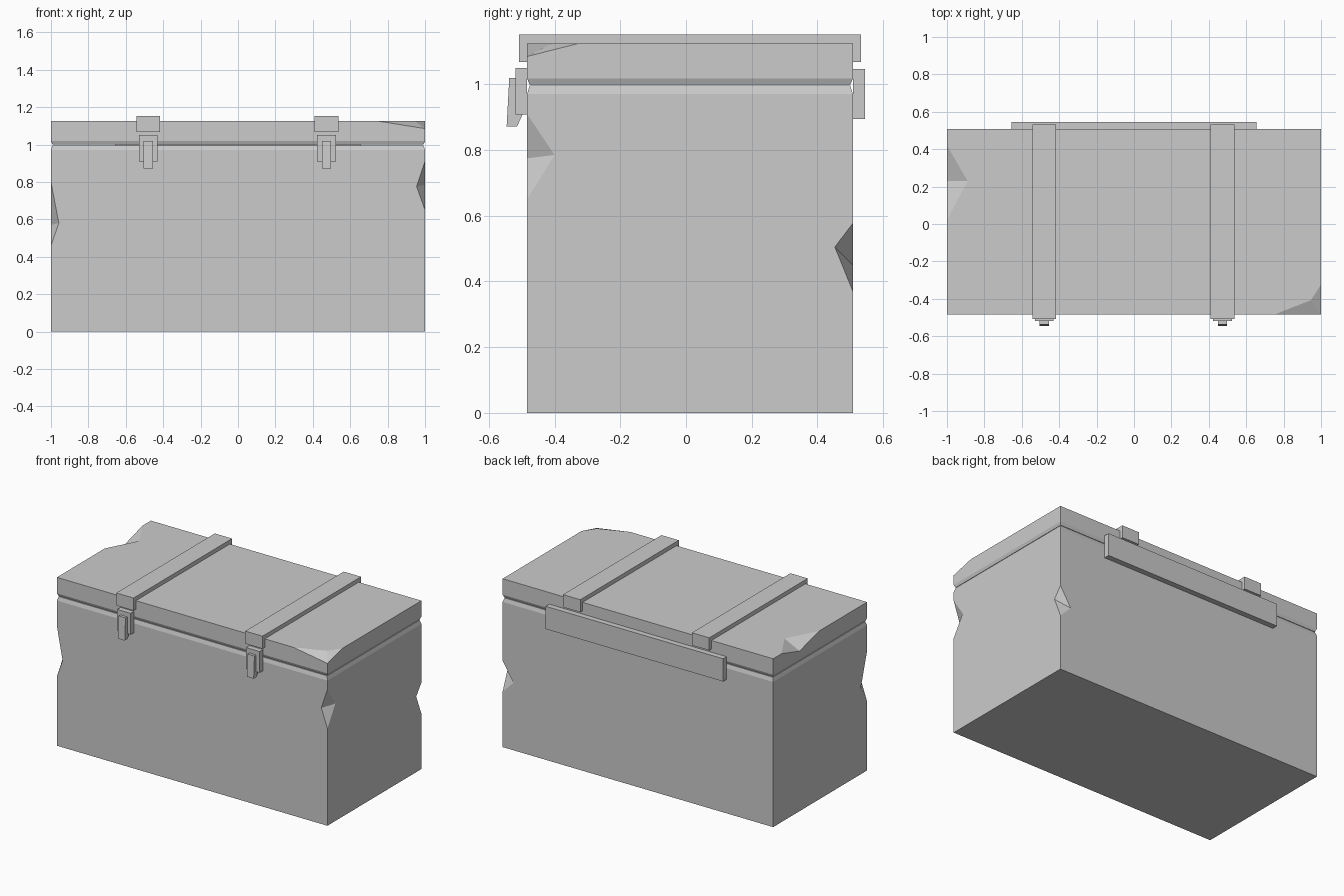
import bpy, bmesh
from mathutils import Vector

if "Cube" in bpy.data.objects:
    bpy.data.objects.remove(bpy.data.objects["Cube"])

FRONT, BACK = -0.484, 0.508


def mesh_object(name, verts, faces):
    bm = bmesh.new()
    vs = [bm.verts.new(v) for v in verts]
    for f in faces:
        bm.faces.new([vs[i] for i in f])
    bmesh.ops.recalc_face_normals(bm, faces=bm.faces[:])
    me = bpy.data.meshes.new(name)
    bm.to_mesh(me)
    bm.free()
    ob = bpy.data.objects.new(name, me)
    bpy.context.collection.objects.link(ob)
    return ob


def stacked_box(name, levels):
    """Rectangular rings given as (z, inset), joined from bottom to top."""
    verts, faces = [], [(3, 2, 1, 0)]
    for z, i in levels:
        verts += [(-1 + i, FRONT + i, z), (1 - i, FRONT + i, z),
                  (1 - i, BACK - i, z), (-1 + i, BACK - i, z)]
    for k in range(0, 4 * (len(levels) - 1), 4):
        faces += [(k + j, k + (j + 1) % 4, k + 4 + (j + 1) % 4, k + 4 + j) for j in range(4)]
    n = len(verts)
    faces.append((n - 4, n - 3, n - 2, n - 1))
    return mesh_object(name, verts, faces)


def extrude_x(name, profile, x0, x1):
    """Solid from a (y, z) profile between two x positions."""
    n = len(profile)
    verts = [(x, y, z) for x in (x0, x1) for y, z in profile]
    faces = [tuple(range(n)), tuple(range(n, 2 * n))]
    faces += [(i, (i + 1) % n, n + (i + 1) % n, n + i) for i in range(n)]
    return mesh_object(name, verts, faces)


def rect(y0, y1, z0, z1):
    return [(y0, z0), (y1, z0), (y1, z1), (y0, z1)]


def cut(target, verts, faces):
    cutter = mesh_object("cutter", verts, faces)
    cutter.hide_render = True
    mod = target.modifiers.new("dent", 'BOOLEAN')
    mod.operation, mod.solver, mod.object = 'DIFFERENCE', 'EXACT', cutter
    bpy.context.view_layer.objects.active = target
    bpy.ops.object.modifier_apply(modifier=mod.name)
    bpy.data.objects.remove(cutter)


def dent(target, end1, end2, a, b):
    """V-shaped chip in the edge end1-end2, with its crease from a to b."""
    e1, e2, a, b = map(Vector, (end1, end2, a, b))
    m, k = (a + b) / 2, 0.3
    verts = [e1 + (e1 - m) * k, e2 + (e2 - m) * k, a + (a - b) * k, b + (b - a) * k]
    cut(target, verts, [(0, 1, 2), (0, 1, 3), (0, 2, 3), (1, 2, 3)])


# Body with a bevelled rim and chipped corners
body = stacked_box("chest_body", [(0, 0), (0.97, 0), (0.996, 0.008)])
dent(body, (1, FRONT, 0.91), (1, FRONT, 0.65), (0.955, FRONT, 0.775), (1, -0.40, 0.785))
dent(body, (1, BACK, 0.577), (1, BACK, 0.37), (1, 0.453, 0.505), (0.92, BACK, 0.45))
dent(body, (-1, FRONT, 0.80), (-1, FRONT, 0.46), (-0.958, FRONT, 0.58), (-1, -0.415, 0.57))

# Lid with a chip on the left edge and a worn front right corner
TOP = 1.125
lid = stacked_box("chest_lid", [(0.999, 0.008), (1.018, 0), (TOP, 0)])
dent(lid, (-1, 0.02, TOP), (-1, 0.42, TOP), (-0.89, 0.23, TOP), (-1, 0.23, 1.07))
a, b = Vector((0.75, FRONT, TOP)), Vector((1, -0.325, TOP))
inner, corner = Vector((0.945, -0.408, TOP)), Vector((1, FRONT, 1.085))
cut(lid, [a + (a - inner) * 0.2, b + (b - inner) * 0.2, inner + (inner - corner) * 0.2,
          corner + (corner - inner) * 0.2, (1.2, -0.7, 1.4)],
    [(0, 2, 3), (1, 2, 3), (0, 3, 4), (1, 3, 4), (0, 2, 4), (1, 2, 4)])

# Hinge bar on the back
extrude_x("hinge_bar", rect(BACK, 0.545, 0.895, 1.047), -0.656, 0.656)

# Straps folded over the lid, each with a latch below it
strap = [(-0.508, 1.068), (FRONT, 1.068), (FRONT, TOP), (BACK, TOP),
         (BACK, 1.068), (0.532, 1.068), (0.532, 1.152), (-0.508, 1.152)]
lever = [(-0.546, 0.872), (-0.514, 0.872), (-0.497, 0.91), (-0.515, 1.02), (-0.538, 1.02)]
for side, x in (("left", -0.48), ("right", 0.473)):
    extrude_x(side + "_strap", strap, x - 0.064, x + 0.064)
    extrude_x(side + "_latch_plate", rect(-0.519, FRONT, 0.908, 1.05), x - 0.05, x + 0.05)
    extrude_x(side + "_latch_lever", lever, x - 0.025, x + 0.025)
